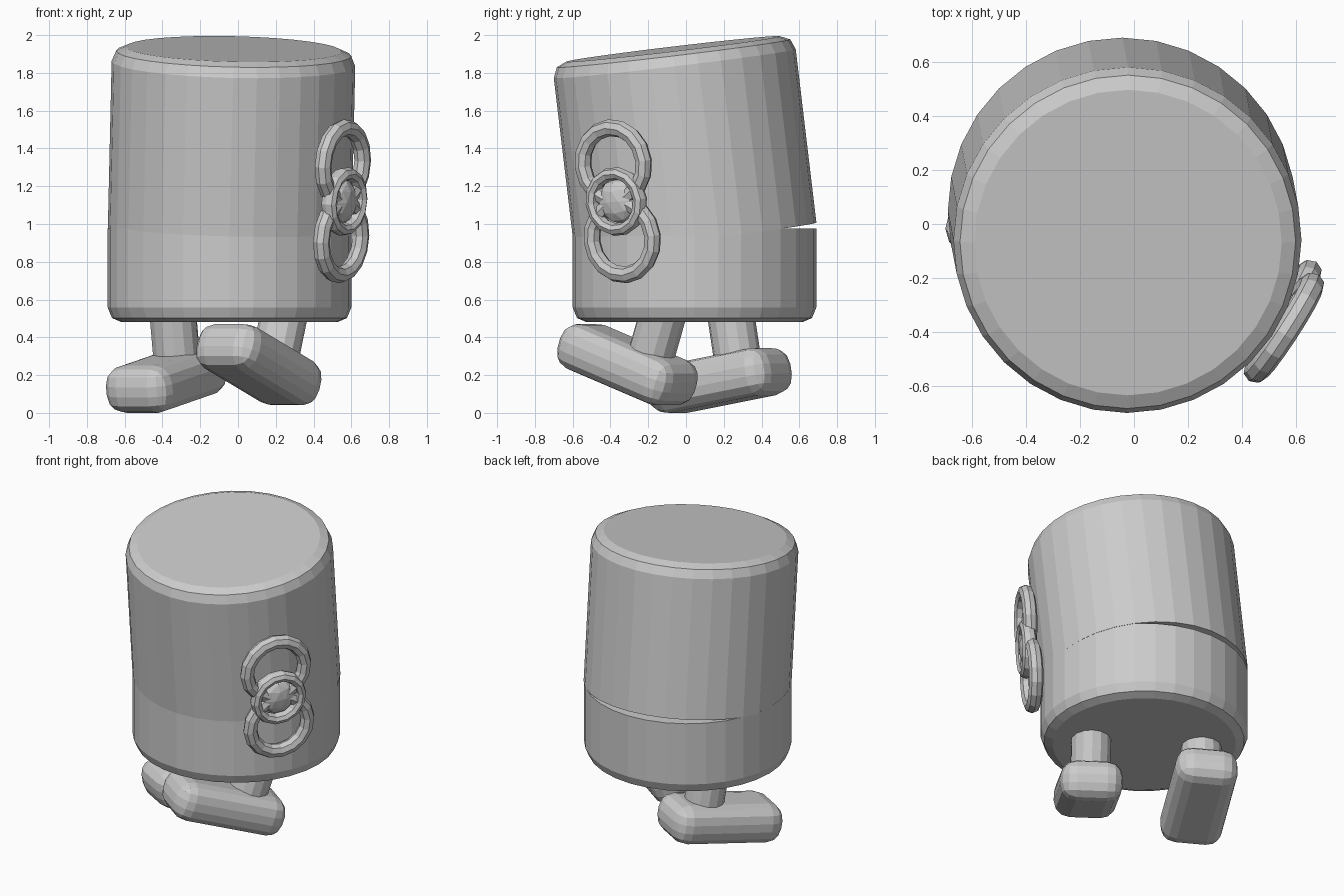
import bpy, bmesh
from math import radians, sin, cos, tau
from mathutils import Matrix, Vector, Euler

old = bpy.data.objects.get("Cube")
if old:
    bpy.data.objects.remove(old, do_unlink=True)

GREY = (0.6, 0.6, 0.6, 1)
grey = bpy.data.materials.new("plain_grey")
grey.use_nodes = True
grey.diffuse_color = GREY
grey.node_tree.nodes["Principled BSDF"].inputs["Base Color"].default_value = GREY


def finish(name, bm, matrix):
    bmesh.ops.recalc_face_normals(bm, faces=bm.faces)
    mesh = bpy.data.meshes.new(name)
    bm.to_mesh(mesh)
    bm.free()
    obj = bpy.data.objects.new(name, mesh)
    obj.matrix_world = matrix
    mesh.materials.append(grey)
    bpy.context.collection.objects.link(obj)
    return obj


def lathe(name, profile, sides, matrix):
    """Closed solid turned from (radius, height) points around local z."""
    bm = bmesh.new()
    rings = [[bm.verts.new((r * cos(tau * i / sides), r * sin(tau * i / sides), z))
              for i in range(sides)] for r, z in profile]
    for low, high in zip(rings, rings[1:]):
        for i in range(sides):
            j = (i + 1) % sides
            bm.faces.new((low[i], low[j], high[j], high[i]))
    bm.faces.new(rings[0][::-1])
    bm.faces.new(rings[-1])
    return finish(name, bm, matrix)


def ring(name, major, minor, depth, sides, matrix):
    """Torus around local x, squashed to the given half depth."""
    bm = bmesh.new()
    tube = 8
    verts = [[bm.verts.new((depth * sin(tau * k / tube),
                            (major + minor * cos(tau * k / tube)) * cos(tau * i / sides),
                            (major + minor * cos(tau * k / tube)) * sin(tau * i / sides)))
              for k in range(tube)] for i in range(sides)]
    for i in range(sides):
        a, b = verts[i], verts[(i + 1) % sides]
        for k in range(tube):
            m = (k + 1) % tube
            bm.faces.new((a[k], a[m], b[m], b[k]))
    return finish(name, bm, matrix)


# Body: upright lower tub and a tilted lid that leaves a mouth slit at the back
R = 0.645
lathe("lower_body", [(0.57, 0), (0.622, 0.022), (R, 0.078), (R, 0.495)], 32,
      Matrix.Translation((-0.045, 0.045, 0.48)))
lid = Matrix.Translation((-0.045, 0.05, 0.931)) @ Euler((radians(6.8), radians(1.3), 0)).to_matrix().to_4x4()
lathe("upper_body", [(R, 0), (R, 0.925), (0.622, 0.98), (0.57, 1.003)], 32, lid)

# Bow on the lid: two loops, a knot ring and a faceted button
bow = lid @ Matrix.Rotation(radians(-33), 4, "Z") @ Matrix.Translation((0.705, 0, 0.25))
for name, side in (("bow_upper_loop", 1), ("bow_lower_loop", -1)):
    ring(name, 0.192, 0.045, 0.045, 16, bow @ Matrix.Translation((0, 0, 0.2 * side)))
ring("bow_knot_ring", 0.15, 0.034, 0.045, 14, bow @ Matrix.Translation((0.015, 0, 0)))
bm = bmesh.new()
bmesh.ops.create_icosphere(bm, subdivisions=2, radius=0.118)
finish("bow_button", bm, bow @ Matrix.Diagonal((0.5, 1, 1, 1)))


# Feet: rounded blocks, each with a leg standing square on it
def foot_and_leg(side, centre, axis):
    a = Vector(axis).normalized()
    w = Vector((0, 0, 1)).cross(a).normalized()
    frame = Matrix.Translation(centre) @ Matrix((a, w, a.cross(w))).transposed().to_4x4()
    bm = bmesh.new()
    bmesh.ops.create_cube(bm, size=2, matrix=Matrix.Diagonal((0.375, 0.195, 0.127, 1)))
    bmesh.ops.bevel(bm, geom=bm.edges[:], offset=0.1, segments=3, profile=0.5, affect="EDGES")
    finish(side + "_foot", bm, frame)
    lathe(side + "_leg", [(0.125, 0), (0.125, 0.36)], 14, frame @ Matrix.Translation((0.13, 0, 0)))


foot_and_leg("right", (-0.38, 0.175, 0.172), (0.49, 0.855, 0.17))
foot_and_leg("left", (0.11, -0.31, 0.255), (0.55, 0.77, -0.33))
